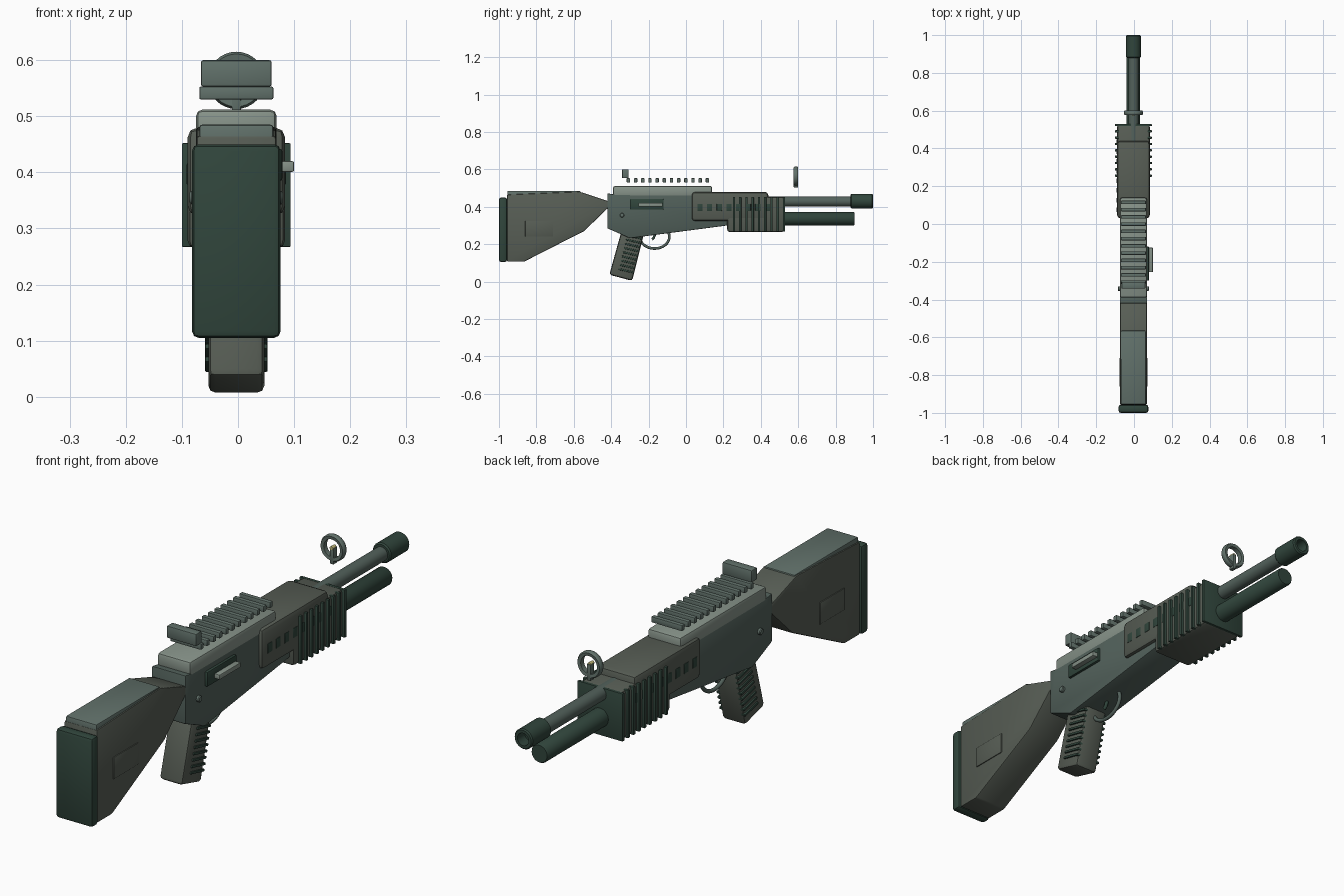
import bpy, bmesh, math
from mathutils import Matrix, Vector

if "Cube" in bpy.data.objects:
    bpy.data.objects.remove(bpy.data.objects["Cube"])

CX = -0.003  # centre plane of the body


def material(name, c):
    m = bpy.data.materials.new(name)
    m.diffuse_color = (*c, 1)
    m.use_nodes = True
    m.node_tree.nodes["Principled BSDF"].inputs["Base Color"].default_value = m.diffuse_color
    return m


STEEL = material("steel", (0.085, 0.12, 0.105))
DARK = material("dark_steel", (0.03, 0.06, 0.045))
POLYMER = material("polymer", (0.095, 0.11, 0.09))
LIGHT = material("light_grey", (0.24, 0.29, 0.25))
RAIL = material("rail_green", (0.12, 0.165, 0.145))
BEAD = material("bead", (0.55, 0.5, 0.2))


def finish(name, bm, mat, bevel=0, seg=2, limit=25):
    bmesh.ops.recalc_face_normals(bm, faces=bm.faces)
    if bevel:
        edges = [e for e in bm.edges if e.calc_face_angle(0) > math.radians(limit)]
        bmesh.ops.bevel(bm, geom=edges, offset=bevel, segments=seg, profile=0.5,
                        affect='EDGES', clamp_overlap=True)
    me = bpy.data.meshes.new(name)
    bm.to_mesh(me)
    bm.free()
    ob = bpy.data.objects.new(name, me)
    bpy.context.collection.objects.link(ob)
    me.materials.append(mat)
    bpy.ops.object.select_all(action='DESELECT')
    ob.select_set(True)
    bpy.context.view_layer.objects.active = ob
    bpy.ops.object.shade_smooth_by_angle(angle=math.radians(35))
    return ob


def box(name, x, y, z, mat, bevel=0.004, tilt=0):
    """Box from (min, max) ranges, tilted about x."""
    bm = bmesh.new()
    mid = Vector([(a + b) / 2 for a, b in (x, y, z)])
    size = [b - a for a, b in (x, y, z)]
    m = Matrix.Translation(mid) @ Matrix.Rotation(tilt, 4, 'X') @ Matrix.Diagonal((*size, 1))
    bmesh.ops.create_cube(bm, size=1, matrix=m)
    return finish(name, bm, mat, bevel)


def wide(h):
    return (CX - h, CX + h)


def profile(name, pts, half, mat, bevel):
    """Extrude a (y, z) outline across x."""
    bm = bmesh.new()
    f = bm.faces.new([bm.verts.new((CX - half, y, z)) for y, z in pts])
    r = bmesh.ops.extrude_face_region(bm, geom=[f])
    bmesh.ops.translate(bm, vec=(2 * half, 0, 0),
                        verts=[v for v in r['geom'] if isinstance(v, bmesh.types.BMVert)])
    return finish(name, bm, mat, bevel)


def lathe(name, pts, centre, mat, axis='Y', n=32, closed=False):
    """Spin (radius, along) points about the y or x axis through centre."""
    bm = bmesh.new()
    rings = []
    for r, a in pts:
        ring = []
        for i in range(n):
            t = 2 * math.pi * i / n
            u, w = r * math.cos(t), r * math.sin(t)
            p = (u, a, w) if axis == 'Y' else (a, u, w)
            ring.append(bm.verts.new(Vector(p) + Vector(centre)))
        rings.append(ring)
    pairs = list(zip(rings, rings[1:])) + ([(rings[-1], rings[0])] if closed else [])
    for a, b in pairs:
        for i in range(n):
            j = (i + 1) % n
            bm.faces.new((a[i], a[j], b[j], b[i]))
    if not closed:
        bm.faces.new(rings[0])
        bm.faces.new(rings[-1])
    return finish(name, bm, mat)


# stock, cheek cap and butt pad
profile("stock", [(-0.957, 0.465), (-0.57, 0.481), (-0.40, 0.425), (-0.405, 0.405), (-0.545, 0.27),
                  (-0.865, 0.107), (-0.957, 0.107)], 0.071, POLYMER, 0.005)
profile("stock_cap", [(-0.955, 0.44), (-0.955, 0.485), (-0.565, 0.485), (-0.565, 0.46)],
        0.066, RAIL, 0.005)
box("butt_pad", wide(0.079), (-1, -0.957), (0.105, 0.45), DARK, 0.012)
box("stock_panel", wide(0.0745), (-0.86, -0.71), (0.24, 0.325), POLYMER, 0.002)

# receiver and top cover
profile("receiver", [(-0.42, 0.472), (-0.385, 0.466), (0.22, 0.462), (0.22, 0.30),
                     (-0.30, 0.232), (-0.42, 0.285)], 0.072, STEEL, 0.004)
box("top_cover", wide(0.072), (-0.39, 0.14), (0.45, 0.512), LIGHT, 0.012)

# sight rail and rear sight
for i in range(12):
    y = -0.308 + i * 0.0384
    box(f"rail_slat_{i + 1}", wide(0.066), (y - 0.009, y + 0.009), (0.53, 0.553), RAIL, 0.003)
box("rear_sight", wide(0.063), (-0.342, -0.307), (0.553, 0.60), RAIL, 0.004)

# ejection port, bolt handle and pins
box("port_frame", (0.05, 0.079), (-0.30, -0.12), (0.385, 0.442), DARK, 0.004)
box("bolt_handle", (0.06, 0.1), (-0.255, -0.125), (0.401, 0.42), LIGHT, 0.003)
lathe("receiver_pin", [(0.009, -0.083), (0.012, -0.08), (0.012, 0.08), (0.009, 0.083)],
      (CX, -0.342, 0.355), RAIL, 'X', 16)

# handguard with vents and pump grip with ribs
box("handguard", wide(0.087), (0.03, 0.44), (0.323, 0.48), POLYMER, 0.018)
for i in range(8):
    y = 0.075 + i * 0.0515
    box(f"vent_{i + 1}", wide(0.0885), (y - 0.014, y + 0.014), (0.378, 0.416), DARK, 0.002)
box("pump_grip", wide(0.087), (0.22, 0.527), (0.265, 0.453), POLYMER, 0.014)
for i in range(9):
    y = 0.256 + i * 0.0335
    box(f"grip_rib_{i + 1}", wide(0.097), (y - 0.006, y + 0.006), (0.267, 0.452), DARK, 0.002)

# barrel, muzzle and magazine tube
lathe("barrel", [(0.027, 0.40), (0.027, 0.95)], (CX, 0, 0.428), STEEL)
lathe("muzzle", [(0.034, 0.88), (0.039, 0.885), (0.039, 0.995), (0.035, 1.0),
                 (0.024, 1.0), (0.024, 0.955)], (CX, 0, 0.43), DARK)
lathe("magazine_tube", [(0.036, 0.40), (0.036, 0.895), (0.033, 0.9)], (CX, 0, 0.336), DARK)

# front sight ring, post and bead
lathe("front_sight_ring", [(0.035, -0.01), (0.047, -0.012), (0.051, -0.006), (0.051, 0.006),
                           (0.047, 0.012), (0.035, 0.01)], (CX, 0.588, 0.564), RAIL, closed=True)
box("front_sight_post", wide(0.008), (0.576, 0.60), (0.504, 0.566), RAIL, 0.002)
lathe("front_sight_bead", [(0.007, -0.014), (0.007, 0.008)], (CX, 0.588, 0.566), BEAD, n=16)

# pistol grip with side grooves
profile("pistol_grip", [(-0.345, 0.27), (-0.225, 0.255), (-0.288, 0.004), (-0.41, 0.037)],
        0.05, POLYMER, 0.013)
for i in range(9):
    z = 0.058 + i * 0.0225
    y = -0.352 + (z - 0.02) * 0.25 + 0.024
    box(f"grip_bar_{i + 1}", wide(0.056), (y - 0.042, y + 0.042), (z - 0.005, z + 0.005),
        DARK, 0.003, math.radians(-13))

# trigger guard and trigger
def rod(name, pts, r, mat):
    cu = bpy.data.curves.new(name, 'CURVE')
    cu.dimensions = '3D'
    cu.bevel_depth, cu.bevel_resolution, cu.use_fill_caps = r, 3, True
    sp = cu.splines.new('POLY')
    sp.points.add(len(pts) - 1)
    for p, (y, z) in zip(sp.points, pts):
        p.co = (CX, y, z, 1)
    cu.materials.append(mat)
    bpy.context.collection.objects.link(bpy.data.objects.new(name, cu))


rod("trigger_guard", [(-0.168 + 0.079 * math.cos(t), 0.24 - 0.063 * math.sin(t))
                      for t in [math.radians(-20 + 220 * k / 28) for k in range(29)]], 0.0075, STEEL)
rod("trigger", [(-0.165, 0.265), (-0.168, 0.245), (-0.174, 0.232), (-0.182, 0.226)], 0.007, DARK)
